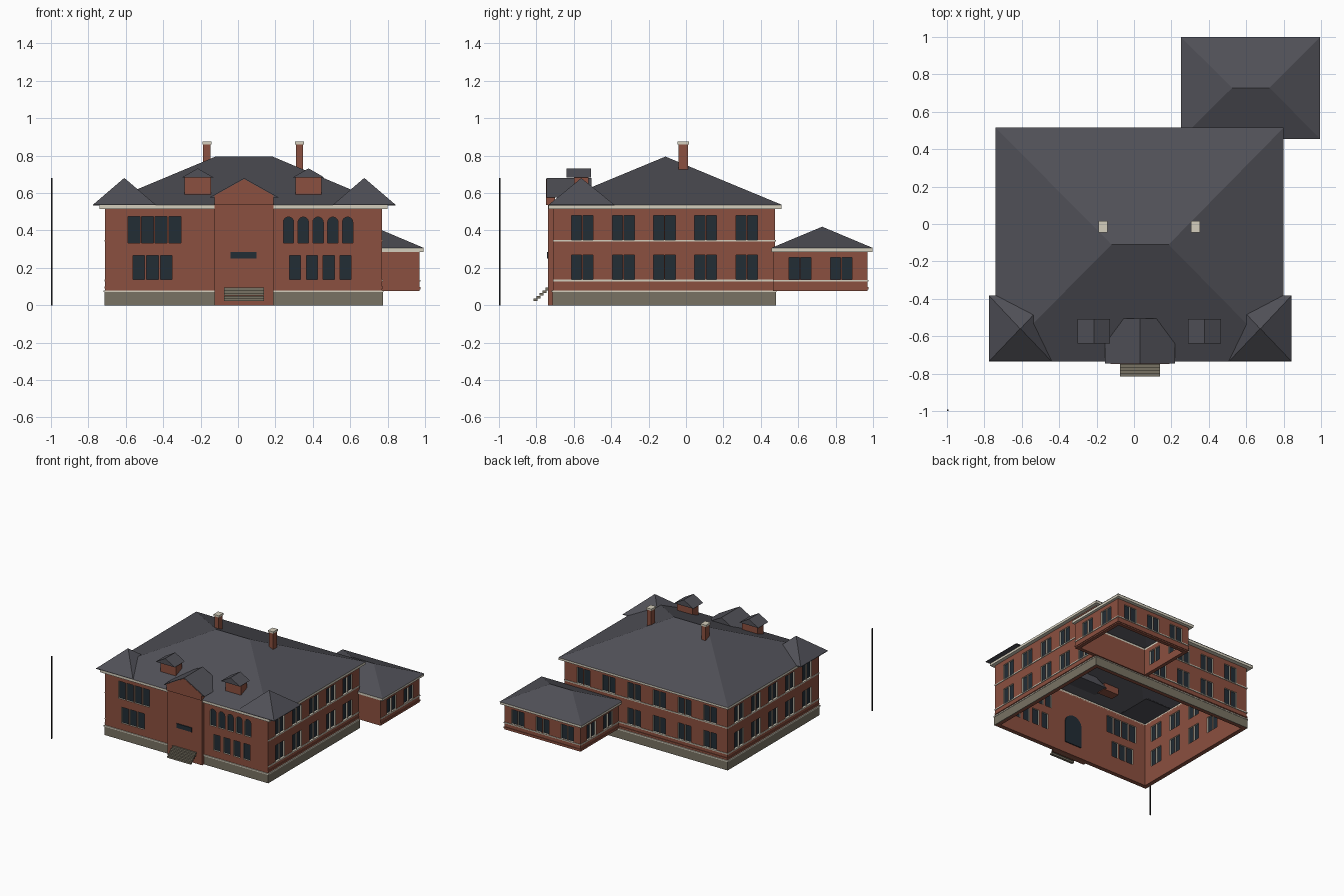
import bpy, bmesh, math

if "Cube" in bpy.data.objects:
    bpy.data.objects.remove(bpy.data.objects["Cube"])


def material(name, rgb):
    m = bpy.data.materials.new(name)
    m.use_nodes = True
    m.diffuse_color = (*rgb, 1)
    m.node_tree.nodes["Principled BSDF"].inputs["Base Color"].default_value = (*rgb, 1)
    return m


BRICK = material("red brick", (0.26, 0.08, 0.05))
ROOF = material("slate roof", (0.08, 0.08, 0.095))
STONE = material("grey stone", (0.19, 0.17, 0.125))
CREAM = material("cream trim", (0.66, 0.62, 0.51))
GLASS = material("dark glass", (0.016, 0.026, 0.036))
BLACK = material("black metal", (0.01, 0.01, 0.01))


def finish(name, bm, mat):
    bmesh.ops.recalc_face_normals(bm, faces=bm.faces)
    me = bpy.data.meshes.new(name)
    bm.to_mesh(me)
    bm.free()
    me.materials.append(mat)
    ob = bpy.data.objects.new(name, me)
    bpy.context.collection.objects.link(ob)
    return ob


def extrude(bm, pts, axis, a, b):
    """Extrude a (u, z) profile along x or y between a and b."""
    def at(d):
        return [bm.verts.new((u, d, z) if axis == "y" else (d, u, z)) for u, z in pts]
    lo, hi = at(a), at(b)
    bm.faces.new(lo)
    bm.faces.new(hi[::-1])
    for i in range(len(pts)):
        j = (i + 1) % len(pts)
        bm.faces.new((lo[i], hi[i], hi[j], lo[j]))


def prism(name, pts, a, b, mat, axis="y"):
    bm = bmesh.new()
    extrude(bm, pts, axis, a, b)
    return finish(name, bm, mat)


def box(name, x0, x1, y0, y1, z0, z1, mat):
    return prism(name, [(x0, z0), (x1, z0), (x1, z1), (x0, z1)], y0, y1, mat)


def grow(rect, d):
    x0, x1, y0, y1 = rect
    return (x0 - d, x1 + d, y0 - d, y1 + d)


def corners(bm, rect, z):
    x0, x1, y0, y1 = rect
    return [bm.verts.new((x, y, z)) for x, y in ((x0, y0), (x1, y0), (x1, y1), (x0, y1))]


def ring(name, outer, inner, z0, z1, mat):
    """Rectangular band, open in the middle."""
    bm = bmesh.new()
    loops = [corners(bm, r, z) for r, z in ((outer, z0), (outer, z1), (inner, z1), (inner, z0))]
    for k in range(4):
        a, b = loops[k], loops[(k + 1) % 4]
        for i in range(4):
            j = (i + 1) % 4
            bm.faces.new((a[i], a[j], b[j], b[i]))
    return finish(name, bm, mat)


def hip_roof(name, rect, ridge, ridge_y, z0, z1):
    bm = bmesh.new()
    a, b, c, d = corners(bm, rect, z0)
    p, q = [bm.verts.new((x, ridge_y, z1)) for x in ridge]
    for f in ((a, b, q, p), (b, c, q), (c, d, p, q), (d, a, p)):
        bm.faces.new(f)
    return finish(name, bm, ROOF)


def pane_profile(u, w, z0, z1, arched=False):
    h = w / 2
    if not arched:
        return [(u - h, z0), (u + h, z0), (u + h, z1), (u - h, z1)]
    arc = [(u + h * math.cos(t * math.pi / 8), z1 - h + h * math.sin(t * math.pi / 8)) for t in range(9)]
    return [(u - h, z0), (u + h, z0)] + arc


def add_windows(wall, label, windows):
    """Cut cream-lined openings through a wall and set dark panes inside them."""
    cut, glass = bmesh.new(), bmesh.new()
    for axis, face, inward, profile in windows:
        extrude(cut, profile, axis, face - inward * 0.02, face + inward * 0.05)
        extrude(glass, profile, axis, face + inward * 0.012, face + inward * 0.018)
    cutter = finish(label + "_cutter", cut, CREAM)
    cutter.hide_render = True
    finish(label + "_panes", glass, GLASS)
    mod = wall.modifiers.new("openings", "BOOLEAN")
    mod.operation, mod.solver, mod.object = "DIFFERENCE", "EXACT", cutter
    mod.material_mode = "TRANSFER"
    bpy.context.view_layer.objects.active = wall
    bpy.ops.object.modifier_apply(modifier=mod.name)
    bpy.data.objects.remove(cutter)


def pairs(axis, face, inward, centres, z0, z1):
    return [(axis, face, inward, pane_profile(c + s * 0.031, 0.055, z0, z1))
            for c in centres for s in (-1, 1)]


# Main walls, foundation and trim
MAIN = (-0.71, 0.77, -0.71, 0.475)
X0, X1, Y0, Y1 = MAIN
walls = ring("main_walls", MAIN, grow(MAIN, -0.03), 0, 0.525, BRICK)
ring("foundation", grow(MAIN, 0.005), grow(MAIN, -0.002), 0, 0.07, STONE)
ring("foundation_cap", grow(MAIN, 0.008), grow(MAIN, -0.002), 0.07, 0.08, CREAM)
ring("cornice", (-0.74, 0.80, -0.735, 0.51), grow(MAIN, -0.03), 0.516, 0.536, CREAM)

# Main windows
UPPER, LOWER = (0.35, 0.48), (0.137, 0.27)
side = [-0.555 + 0.22 * i for i in range(5)]
rear = [-0.55 + 0.23 * i for i in range(6)]
wins = []
for z0, z1 in (UPPER, LOWER):
    wins += pairs("x", X0, 1, side, z0, z1) + pairs("x", X1, -1, side, z0, z1)
wins += pairs("y", Y1, -1, rear, *UPPER) + pairs("y", Y1, -1, rear[:4], *LOWER)
front = [pane_profile(-0.557 + 0.073 * i, 0.064, 0.333, 0.475) for i in range(4)]
front += [pane_profile(-0.53 + 0.073 * i, 0.062, 0.137, 0.267) for i in range(3)]
front += [pane_profile(0.27 + 0.079 * i, 0.056, 0.333, 0.472, True) for i in range(5)]
front += [pane_profile(0.305 + 0.09 * i, 0.06, 0.137, 0.267) for i in range(4)]
wins += [("y", Y0, 1, p) for p in front]
add_windows(walls, "main_window", wins)


# String courses on the sides and rear
def courses(label, rect, z0, z1, mat, d=0.005):
    x0, x1, y0, y1 = rect
    box(label + "_right", x0 - d, x0 + 0.002, y0, y1 + d, z0, z1, mat)
    box(label + "_left", x1 - 0.002, x1 + d, y0, y1 + d, z0, z1, mat)
    box(label + "_rear", x0, x1, y1 - 0.002, y1 + d, z0, z1, mat)


courses("lower_sill_course", MAIN, 0.128, 0.137, CREAM)
courses("upper_sill_course", MAIN, 0.341, 0.35, CREAM)
courses("brick_course", MAIN, 0.09, 0.1, BRICK)

# Main roof and corner pyramids
hip_roof("main_roof", (-0.74, 0.80, -0.735, 0.515), (-0.12, 0.185), -0.11, 0.536, 0.795)
for label, cx in (("right", -0.608), ("left", 0.675)):
    rect = (cx - 0.168, cx + 0.168, -0.735, -0.382)
    hip_roof(label + "_corner_roof", rect, (cx - 0.001, cx + 0.001), -0.56, 0.537, 0.68)
    box(label + "_corner_soffit", *rect, 0.534, 0.538, ROOF)

# Entrance bay with gable
box("entrance_bay", -0.125, 0.19, -0.737, -0.70, 0, 0.56, BRICK)
prism("entrance_gable", [(-0.125, 0.536), (0.19, 0.536), (0.19, 0.587), (0.0325, 0.675), (-0.125, 0.587)],
      -0.748, -0.70, BRICK)
prism("entrance_roof", [(-0.155, 0.575), (0.22, 0.575), (0.0325, 0.68)], -0.745, -0.505, ROOF)
box("entrance_plate", -0.04, 0.1, -0.744, -0.736, 0.25, 0.285, GLASS)
prism("inner_door", pane_profile(0.03, 0.16, 0.09, 0.34, True), -0.681, -0.673, GLASS)

# Entrance steps
for i in range(5):
    y = -0.815 + 0.016 * i
    box(f"step_{i + 1}", -0.075, 0.14, y, y + 0.02, 0.022 + 0.0145 * i, 0.036 + 0.0145 * i, STONE)

# Dormers
for label, cx in (("right", -0.215), ("left", 0.377)):
    box(label + "_dormer", cx - 0.07, cx + 0.07, -0.60, -0.52, 0.57, 0.685, BRICK)
    prism(label + "_dormer_roof", [(cx - 0.087, 0.682), (cx + 0.087, 0.682), (cx, 0.732)], -0.638, -0.508, ROOF)

# Chimneys
for label, cx in (("right", -0.167), ("left", 0.328)):
    box(label + "_chimney", cx - 0.019, cx + 0.019, -0.04, 0.01, 0.66, 0.862, BRICK)
    box(label + "_chimney_cap", cx - 0.024, cx + 0.024, -0.045, 0.015, 0.86, 0.875, CREAM)

# Rear annex
ANNEX = (0.28, 0.97, 0.465, 0.97)
annex = ring("annex_walls", ANNEX, grow(ANNEX, -0.03), 0.075, 0.29, BRICK)
ring("annex_cornice", (0.253, 0.992, 0.458, 0.997), grow(ANNEX, -0.03), 0.286, 0.306, CREAM)
hip_roof("annex_roof", (0.25, 0.995, 0.455, 1.0), (0.525, 0.725), 0.728, 0.306, 0.42)
courses("annex_sill_course", ANNEX, 0.127, 0.135, CREAM)
courses("annex_brick_course", ANNEX, 0.085, 0.097, BRICK)
ANNEX_Z = (0.137, 0.255)
add_windows(annex, "annex_window",
            pairs("x", 0.28, 1, (0.61, 0.83), *ANNEX_Z)
            + pairs("x", 0.97, -1, (0.61, 0.83), *ANNEX_Z)
            + pairs("y", 0.97, -1, (0.4, 0.625, 0.85), *ANNEX_Z))

# Free-standing pole
box("pole", -1.0, -0.993, -1.0, -0.993, 0, 0.68, BLACK)
